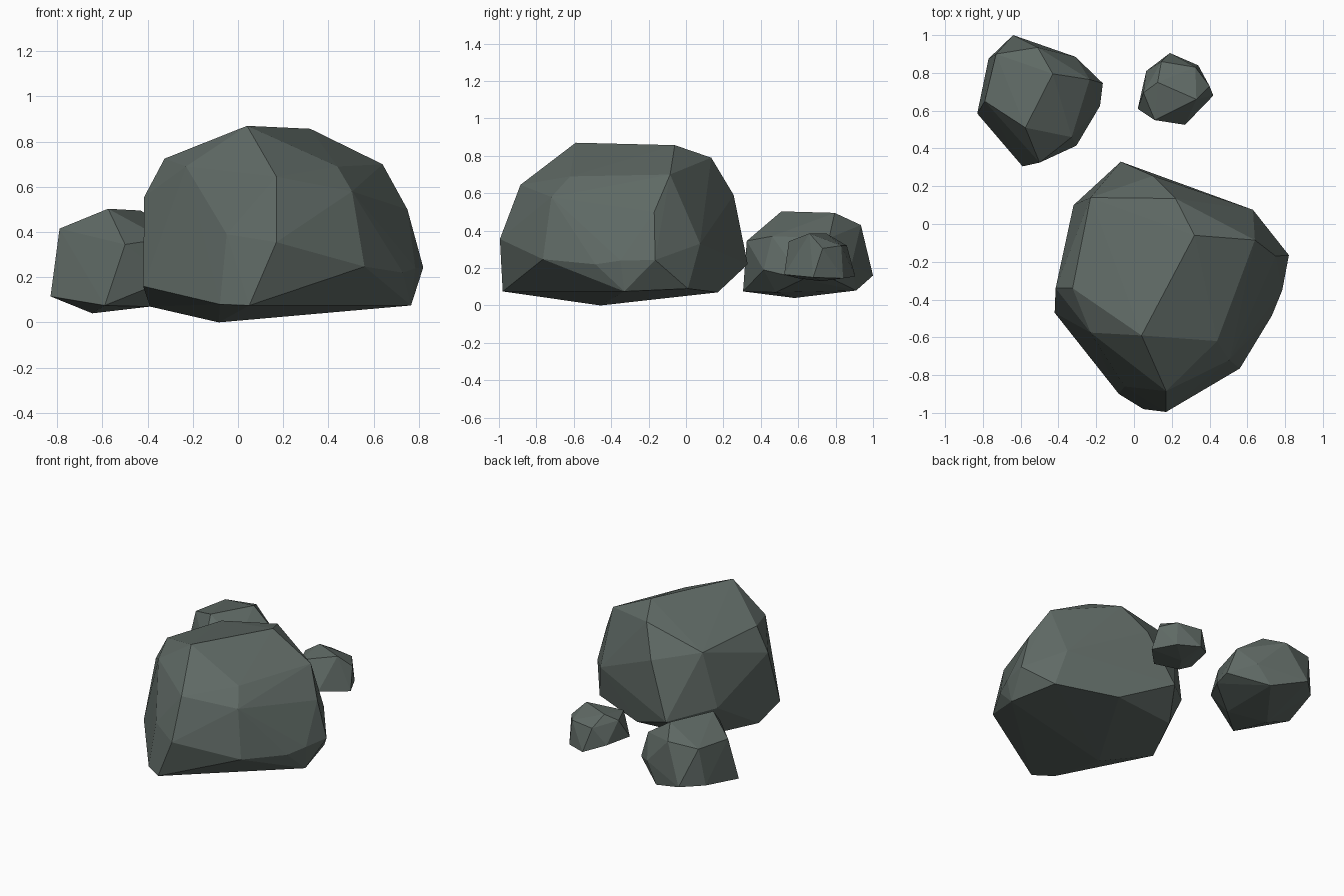
import bpy, bmesh

stone = bpy.data.materials.new("grey green stone")
stone.diffuse_color = (0.115, 0.143, 0.130, 1)


def boulder(name, corners):
    """Chipped convex rock: hull wrapped around its main corners, flat shaded."""
    bm = bmesh.new()
    for c in corners:
        bm.verts.new(c)
    res = bmesh.ops.convex_hull(bm, input=bm.verts[:])
    loose = [v for v in bm.verts if not v.link_faces]
    bmesh.ops.delete(bm, geom=loose, context='VERTS')
    bmesh.ops.recalc_face_normals(bm, faces=bm.faces[:])
    mesh = bpy.data.meshes.new(name)
    bm.to_mesh(mesh)
    bm.free()
    mesh.materials.append(stone)
    obj = bpy.data.objects.new(name, mesh)
    bpy.context.collection.objects.link(obj)


# large boulder: crown, shoulders, belly, underside
boulder("large_boulder", [
    (0.04, -0.59, 0.87), (0.32, -0.06, 0.857), (0.22, 0.135, 0.79),
    (-0.23, 0.14, 0.69), (-0.325, -0.34, 0.725), (-0.23, -0.575, 0.69),
    (0.64, -0.085, 0.70), (0.44, -0.62, 0.69), (0.17, -0.885, 0.645),
    (0.505, -0.72, 0.58), (-0.415, -0.34, 0.556), (0.10, 0.255, 0.59),
    (0.75, -0.17, 0.50), (-0.05, -0.86, 0.39), (0.17, -0.995, 0.355),
    (-0.32, 0.10, 0.30), (0.63, 0.075, 0.33), (-0.07, 0.33, 0.22),
    (0.82, -0.165, 0.243), (0.785, -0.35, 0.24), (0.73, -0.485, 0.22),
    (0.56, -0.765, 0.247), (-0.42, -0.47, 0.16),
    (0.05, -0.98, 0.075), (-0.08, -0.90, 0.08), (0.766, -0.33, 0.075),
    (-0.39, -0.27, 0.07), (0.68, 0.01, 0.09), (0.27, 0.17, 0.07),
    (-0.20, 0.12, 0.07), (-0.085, -0.457, 0.0), (0.30, -0.32, 0.04)])

# medium boulder behind on the left
boulder("medium_boulder", [
    (-0.575, 0.51, 0.503), (-0.43, 0.795, 0.495), (-0.79, 0.65, 0.415),
    (-0.73, 0.90, 0.42), (-0.51, 0.935, 0.43), (-0.50, 0.325, 0.345),
    (-0.33, 0.46, 0.37), (-0.235, 0.765, 0.36), (-0.31, 0.885, 0.22),
    (-0.77, 0.875, 0.16), (-0.64, 1.0, 0.16), (-0.83, 0.585, 0.115),
    (-0.165, 0.745, 0.16), (-0.18, 0.625, 0.14), (-0.305, 0.415, 0.19),
    (-0.59, 0.305, 0.075), (-0.39, 0.48, 0.07), (-0.40, 0.91, 0.08),
    (-0.645, 0.58, 0.04)])

# small stone behind on the right
boulder("small_stone", [
    (0.125, 0.75, 0.385), (0.33, 0.66, 0.385), (0.05, 0.695, 0.34),
    (0.11, 0.55, 0.343), (0.325, 0.83, 0.32), (0.145, 0.86, 0.32),
    (0.40, 0.73, 0.305), (0.065, 0.81, 0.20), (0.02, 0.61, 0.20),
    (0.27, 0.525, 0.165), (0.42, 0.68, 0.15), (0.19, 0.905, 0.155),
    (0.34, 0.84, 0.145), (0.12, 0.60, 0.145), (0.20, 0.72, 0.13)])
